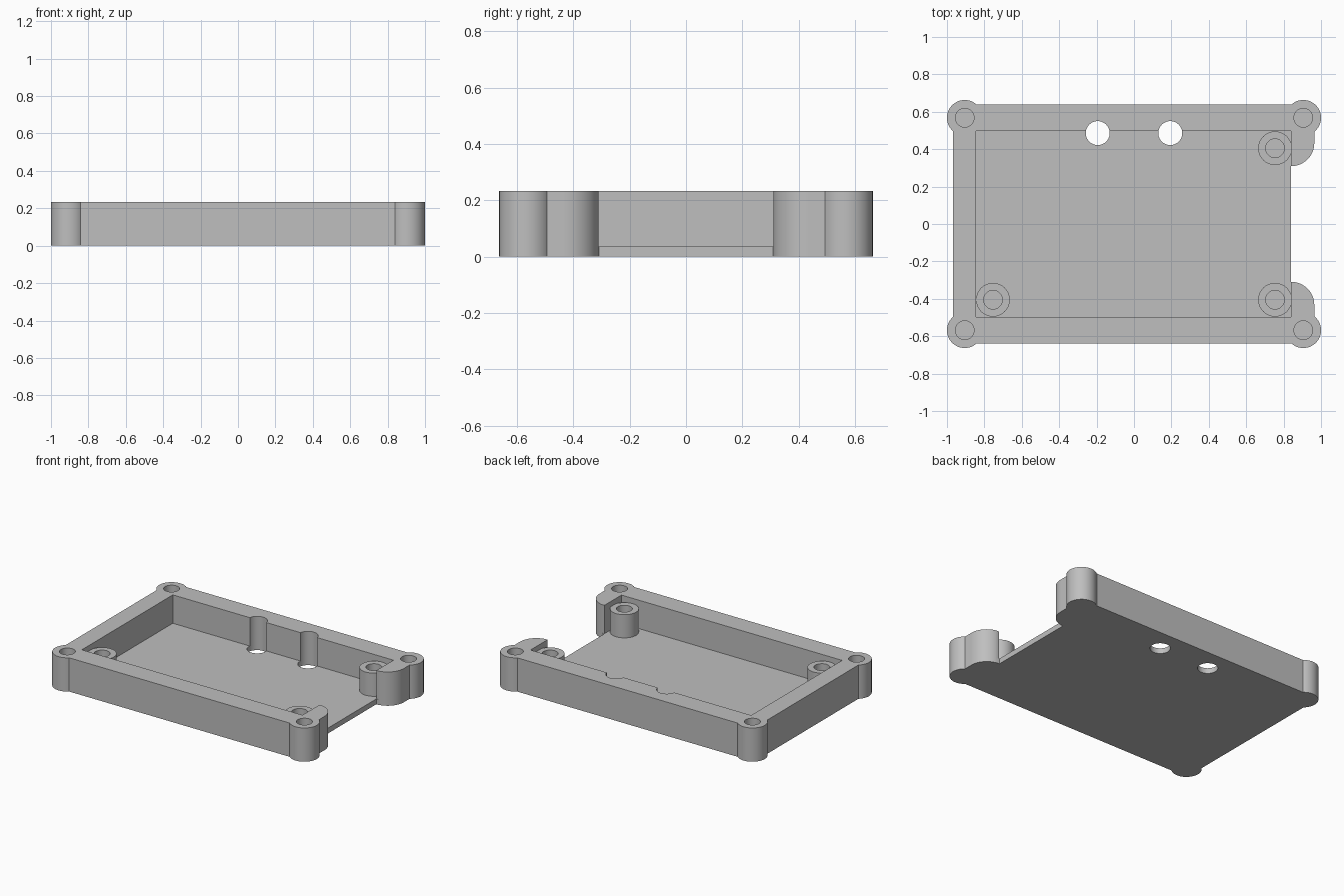
import bpy

if "Cube" in bpy.data.objects:
    bpy.data.objects.remove(bpy.data.objects["Cube"], do_unlink=True)

HEIGHT, FLOOR, POST = 0.233, 0.037, 0.197
END_X = 0.84          # open end of the floor
OVER = 0.1            # how far cutters overshoot

grey = bpy.data.materials.new("grey plastic")
grey.use_nodes = True
colour = (0.52, 0.52, 0.52, 1)
grey.diffuse_color = colour
grey.node_tree.nodes["Principled BSDF"].inputs["Base Color"].default_value = colour


def box(x0, x1, y0, y1, z0, z1):
    bpy.ops.mesh.primitive_cube_add(
        size=1, location=((x0 + x1) / 2, (y0 + y1) / 2, (z0 + z1) / 2))
    ob = bpy.context.object
    ob.scale = (x1 - x0, y1 - y0, z1 - z0)
    bpy.ops.object.transform_apply(location=True, rotation=True, scale=True)
    return ob


def cylinder(x, y, r, z0, z1):
    bpy.ops.mesh.primitive_cylinder_add(
        vertices=64, radius=r, depth=z1 - z0, location=(x, y, (z0 + z1) / 2))
    bpy.ops.object.transform_apply(location=True, rotation=True, scale=True)
    return bpy.context.object


def combine(body, tool, operation):
    mod = body.modifiers.new("join", "BOOLEAN")
    mod.operation, mod.solver, mod.object = operation, "EXACT", tool
    bpy.context.view_layer.objects.active = body
    bpy.ops.object.modifier_apply(modifier=mod.name)
    bpy.data.objects.remove(tool, do_unlink=True)


# Tray block
tray = box(-0.968, END_X, -0.639, 0.639, 0, HEIGHT)
tray.name = "enclosure_tray"

# Corner bosses
corners = [(sx * 0.905, sy * 0.568) for sx in (-1, 1) for sy in (-1, 1)]
for x, y in corners:
    combine(tray, cylinder(x, y, 0.095, 0, HEIGHT), "UNION")

# Rounded wall stubs beside the open end
for s in (-1, 1):
    combine(tray, cylinder(END_X, s * 0.433, 0.124, 0, HEIGHT), "UNION")
    y0, y1 = sorted((s * 0.433, s * 0.56))
    combine(tray, box(0.8, 0.964, y0, y1, 0, HEIGHT), "UNION")

# Cavity and open end
combine(tray, box(-0.845, END_X, -0.496, 0.496, FLOOR, HEIGHT + OVER), "DIFFERENCE")
combine(tray, box(0.7, 1.1, -0.311, 0.311, FLOOR, HEIGHT + OVER), "DIFFERENCE")

# Board standoffs
standoffs = [(-0.754, -0.405), (0.754, -0.405), (0.754, 0.405)]
for x, y in standoffs:
    combine(tray, cylinder(x, y, 0.09, FLOOR - 0.01, POST), "UNION")

# Blind screw holes
for x, y in corners + standoffs:
    combine(tray, cylinder(x, y, 0.05, FLOOR, HEIGHT + OVER), "DIFFERENCE")

# Through holes that notch the back wall
for s in (-1, 1):
    combine(tray, cylinder(s * 0.194, 0.486, 0.064, -OVER, HEIGHT + OVER), "DIFFERENCE")

# Finish
tray.data.materials.clear()
tray.data.materials.append(grey)
bpy.ops.object.select_all(action="DESELECT")
tray.select_set(True)
bpy.context.view_layer.objects.active = tray
bpy.ops.object.shade_smooth_by_angle()
